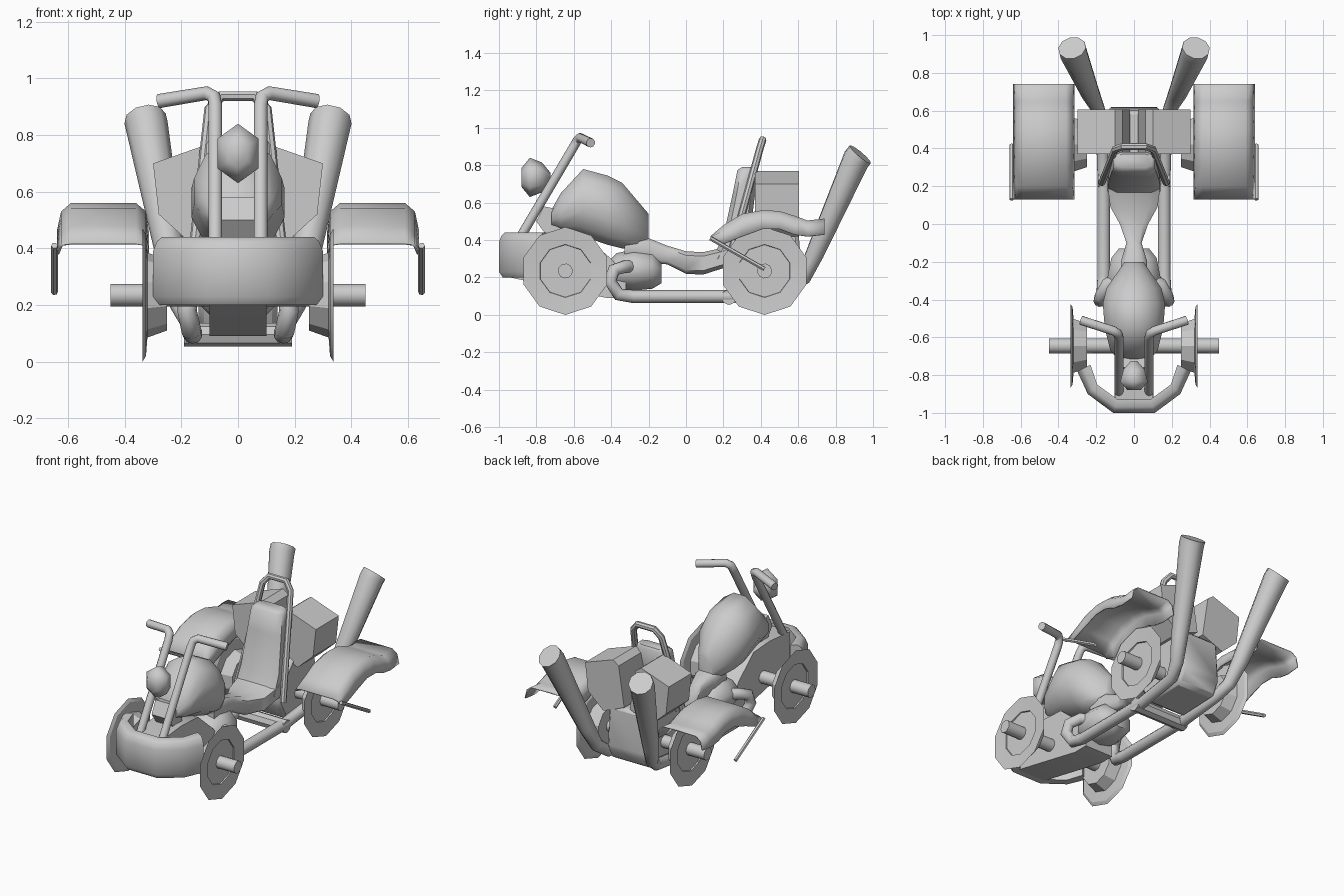
import bpy, bmesh
from math import sin, cos, pi, radians, copysign
from mathutils import Vector

cube = bpy.data.objects.get("Cube")
if cube:
    bpy.data.objects.remove(cube, do_unlink=True)

grey = bpy.data.materials.new("plain grey")
grey.use_nodes = True
grey.diffuse_color = (0.6, 0.6, 0.6, 1)
grey.node_tree.nodes["Principled BSDF"].inputs["Base Color"].default_value = (0.6, 0.6, 0.6, 1)


def skin(name, rings, mirror=False, closed=True, angle=40, bevel=0, thick=0):
    """Join a row of point rings into one surface."""
    bm = bmesh.new()
    rows = [[bm.verts.new(p) for p in ring] for ring in rings]
    n = len(rows[0])
    for a, b in zip(rows, rows[1:]):
        for i in range(n if closed else n - 1):
            j = (i + 1) % n
            bm.faces.new((a[i], a[j], b[j], b[i]))
    if closed:
        bm.faces.new(rows[0])
        bm.faces.new(rows[-1])
    bmesh.ops.recalc_face_normals(bm, faces=bm.faces)
    mesh = bpy.data.meshes.new(name)
    bm.to_mesh(mesh)
    bm.free()
    mesh.materials.append(grey)
    ob = bpy.data.objects.new(name, mesh)
    bpy.context.collection.objects.link(ob)
    bpy.ops.object.select_all(action="DESELECT")
    ob.select_set(True)
    bpy.context.view_layer.objects.active = ob
    bpy.ops.object.shade_smooth_by_angle(angle=radians(angle))
    if thick:
        ob.modifiers.new("Shell", "SOLIDIFY").thickness = thick
    if bevel:
        ob.modifiers.new("Bevel", "BEVEL").width = bevel
    if mirror:
        ob.modifiers.new("Mirror", "MIRROR")
    return ob


def loft(name, stations, axis="y", n=10, power=1.0, **kw):
    """Stations are (position, half width, low, high) along y or z."""
    shape = []
    for i in range(n):
        a = 2 * pi * (i + 0.5) / n
        shape.append([copysign(abs(v) ** power, v) for v in (cos(a), sin(a))])
    wide, tall = (max(p[k] for p in shape) for k in (0, 1))
    rings = []
    for t, w, low, high in stations:
        ring = []
        for c, s in shape:
            x, v = w * c / wide, (low + high) / 2 + (high - low) / 2 * s / tall
            ring.append((x, t, v) if axis == "y" else (x, v, t))
        rings.append(ring)
    return skin(name, rings, **kw)


def tube(name, points, n=10, **kw):
    """Points are (x, y, z, radius)."""
    pts = [Vector(p[:3]) for p in points]
    rings, side, last = [], None, None
    for i, p in enumerate(pts):
        t = Vector()
        if i:
            t += (p - pts[i - 1]).normalized()
        if i < len(pts) - 1:
            t += (pts[i + 1] - p).normalized()
        t.normalize()
        if side is None:
            side = t.orthogonal().normalized()
        else:
            side = last.rotation_difference(t) @ side
        last, up = t, t.cross(side)
        rings.append([p + points[i][3] * (cos(2 * pi * k / n) * side + sin(2 * pi * k / n) * up)
                      for k in range(n)])
    return skin(name, rings, **kw)


def prism_x(name, profile, half, **kw):
    return skin(name, [[(x, y, z) for y, z in profile] for x in (-half, half)], **kw)


# Wheels and axles
for label, y in (("front", -0.645), ("rear", 0.42)):
    z = 0.235
    wheel = [(0.25, 0.125), (0.32, 0.15), (0.325, 0.215), (0.337, 0.235), (0.33, 0.142), (0.322, 0.14)]
    rings = [[(x, y + r * sin(2 * pi * k / 10), z + r * cos(2 * pi * k / 10))
              for k in range(10)] for x, r in wheel]
    skin(label + "_wheels", rings, mirror=True, angle=20)
    tube(label + "_axle", [(-0.45, y, z, 0.04), (0.45, y, z, 0.04)])

# Wraparound front bumper
outer = [(0.3, -0.78), (0.245, -0.9), (0.11, -1)]
inner = [(0.23, -0.745), (0.195, -0.85), (0.085, -0.93)]
outer += [(-x, y) for x, y in reversed(outer)]
inner += [(-x, y) for x, y in reversed(inner)]
section = [(0, 0.23), (0, 0.39), (0.2, 0.425), (0.45, 0.44), (1, 0.44), (1, 0.2), (0.3, 0.2)]
rings = []
for o, i in zip(outer, inner):
    rings.append([(o[0] + (i[0] - o[0]) * f, o[1] + (i[1] - o[1]) * f, z) for f, z in section])
skin("front_bumper", rings, angle=50)

# Narrow front frame box, its floor sloping down to the engine
prism_x("front_frame", [(-0.94, 0.2), (-0.94, 0.42), (-0.72, 0.44), (-0.55, 0.43), (-0.4, 0.3),
                        (-0.32, 0.2), (-0.32, 0.09), (-0.42, 0.09)], 0.1)

# Fork legs running into the handlebars
tube("fork_handlebars", [(0.08, -0.93, 0.34, 0.025), (0.08, -0.6, 0.9, 0.025),
                         (0.085, -0.58, 0.935, 0.025), (0.11, -0.565, 0.948, 0.025),
                         (0.28, -0.51, 0.92, 0.025)], mirror=True, angle=50)
prism_x("steering_neck", [(-0.8, 0.5), (-0.76, 0.58), (-0.66, 0.56), (-0.66, 0.43), (-0.75, 0.43)], 0.06)

# Headlight: six-sided lamp
lamp = [(-0.88, 0.05), (-0.835, 0.105), (-0.77, 0.08), (-0.725, 0.025)]
rings = [[(r * 0.8 * sin(k * pi / 3), y, 0.735 + r * cos(k * pi / 3)) for k in range(6)] for y, r in lamp]
skin("headlight", rings, angle=70)

# Fuel tank
loft("fuel_tank", [(-0.72, 0.08, 0.47, 0.56), (-0.67, 0.125, 0.45, 0.65), (-0.55, 0.155, 0.42, 0.78),
                   (-0.42, 0.165, 0.375, 0.745), (-0.34, 0.145, 0.355, 0.705), (-0.2, 0.05, 0.34, 0.54)],
     n=12, angle=60)

# Engine below the tank
loft("engine", [(-0.43, 0.06, 0.18, 0.27), (-0.37, 0.12, 0.14, 0.33), (-0.28, 0.14, 0.13, 0.35),
                (-0.18, 0.12, 0.14, 0.34), (-0.13, 0.08, 0.17, 0.28)], angle=60)

# Saddle, spine and backrest
loft("saddle", [(-0.33, 0.06, 0.3, 0.42), (-0.2, 0.07, 0.28, 0.41), (-0.1, 0.04, 0.27, 0.37),
                (0, 0.075, 0.22, 0.34), (0.09, 0.125, 0.215, 0.335), (0.2, 0.14, 0.25, 0.36),
                (0.32, 0.14, 0.25, 0.42)], n=8, power=0.5, angle=50)
loft("backrest", [(0.3, 0.14, 0.14, 0.32), (0.42, 0.135, 0.2, 0.34), (0.65, 0.12, 0.25, 0.37),
                  (0.775, 0.11, 0.275, 0.38), (0.79, 0.095, 0.3, 0.37)],
     axis="z", n=8, power=0.5, angle=50)

# Hoop behind the backrest
half = [(0.17, 0.22, 0.25, 0.02), (0.1, 0.395, 0.89, 0.02), (0.06, 0.41, 0.937, 0.02)]
tube("back_hoop", half + [(-x, y, z, r) for x, y, z, r in reversed(half)], n=8)

# Rear drive block with two splayed lobes
prism_x("drive_block", [(0.22, 0.22), (0.29, 0.1), (0.57, 0.11), (0.62, 0.2), (0.6, 0.47),
                        (0.36, 0.47), (0.22, 0.32)], 0.14, bevel=0.02)
lobe = [(0.02, 0.48), (0.06, 0.74), (0.1, 0.77), (0.3, 0.7), (0.28, 0.52), (0.17, 0.42)]
skin("rear_lobes", [[(x, y, z) for x, z in lobe] for y in (0.37, 0.605)], mirror=True)

# Exhausts with flared upright ends, cut at a slant
tube("exhausts", [(0.06, -0.27, 0.25, 0.035), (0.14, -0.32, 0.26, 0.035), (0.175, -0.385, 0.24, 0.035),
                  (0.18, -0.405, 0.18, 0.035), (0.165, -0.36, 0.11, 0.035), (0.16, -0.28, 0.098, 0.035),
                  (0.16, 0.25, 0.098, 0.035), (0.17, 0.55, 0.14, 0.035), (0.2, 0.63, 0.2, 0.04),
                  (0.23, 0.69, 0.33, 0.05), (0.322, 0.91, 0.832, 0.075), (0.328, 0.932, 0.858, 0.075)],
     mirror=True, angle=50)
tube("exhaust_crossbar", [(-0.19, 0.23, 0.095, 0.042), (0.19, 0.23, 0.095, 0.042)], n=8)

# Rear mudguards: open curved shells, with a stay on the outside
rings = []
for y, top, low in [(0.13, 0.42, 0.4), (0.2, 0.48, 0.38), (0.3, 0.54, 0.42), (0.41, 0.56, 0.46),
                    (0.5, 0.555, 0.46), (0.58, 0.53, 0.43), (0.65, 0.505, 0.42), (0.74, 0.515, 0.43)]:
    d = top - low
    rings.append([(0.315, y, low), (0.325, y, top - d * 0.3), (0.36, y, top), (0.59, y, top),
                  (0.625, y, top - d * 0.3), (0.64, y, low)])
skin("rear_mudguards", rings, mirror=True, closed=False, angle=60, thick=0.008)
tube("mudguard_stays", [(0.648, 0.13, 0.41, 0.012), (0.648, 0.42, 0.245, 0.012)], n=6, mirror=True)
